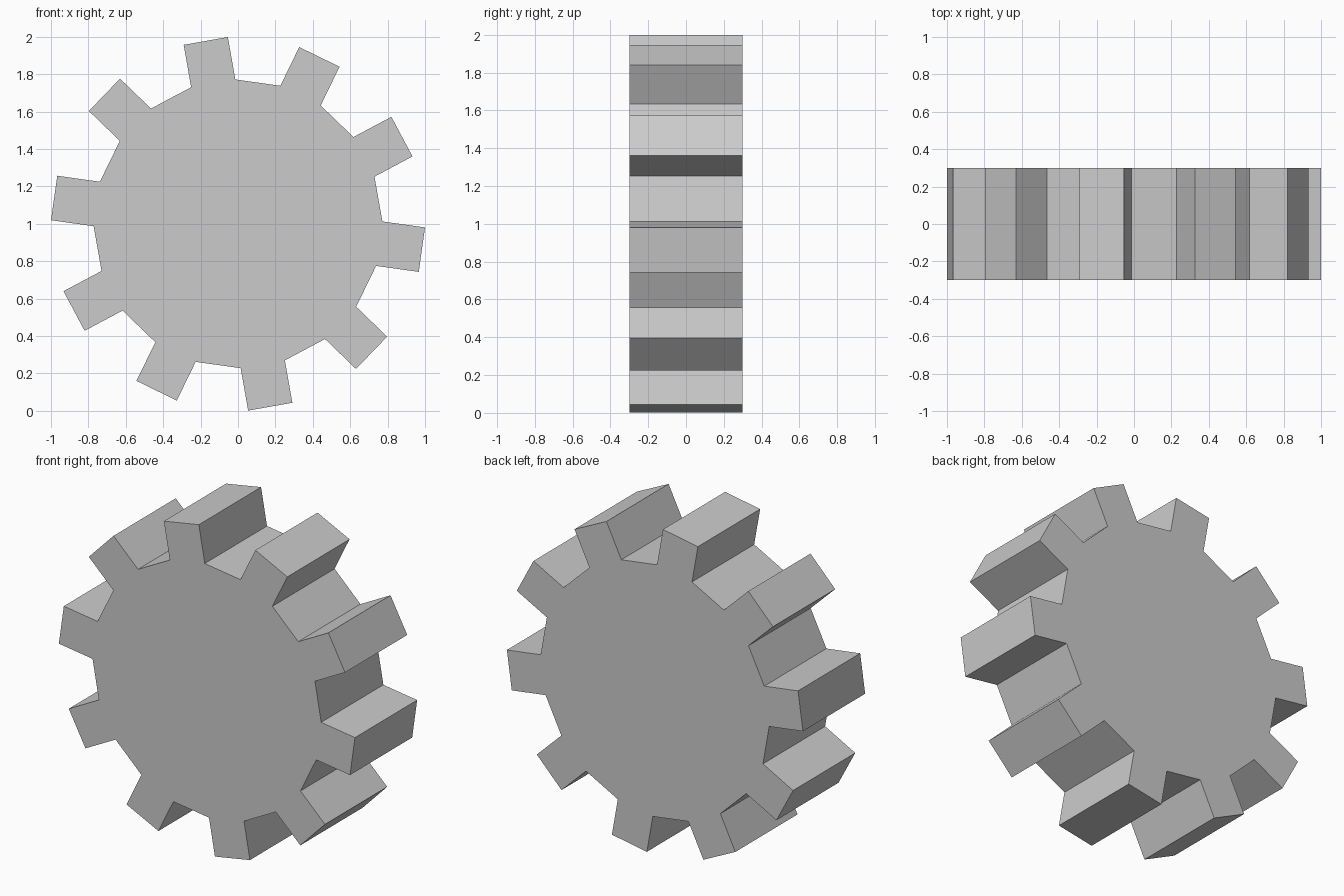
import bpy, bmesh
from math import sin, cos, radians, asin, sqrt

if "Cube" in bpy.data.objects:
    bpy.data.objects.remove(bpy.data.objects["Cube"])

TEETH, TIP_R, ROOT_R, HALF_W, HALF_DEPTH = 10, 1.0, 0.772, 0.12, 0.3
PHASE, CENTRE_Z = radians(-8), 1.0

# gear outline: each tooth has parallel flanks and a flat tip
outline = []
for i in range(TEETH):
    middle = PHASE + radians(360 / TEETH) * i
    for r, side in ((ROOT_R, -1), (TIP_R, -1), (TIP_R, 1), (ROOT_R, 1)):
        a = middle + side * asin(HALF_W / r)
        outline.append((r * cos(a), -HALF_DEPTH, CENTRE_Z + r * sin(a)))

# solid gear: front face extruded towards the back
bm = bmesh.new()
face = bm.faces.new([bm.verts.new(p) for p in outline])
result = bmesh.ops.extrude_face_region(bm, geom=[face], use_keep_orig=True)
back = [v for v in result["geom"] if isinstance(v, bmesh.types.BMVert)]
bmesh.ops.translate(bm, vec=(0, 2 * HALF_DEPTH, 0), verts=back)
bmesh.ops.recalc_face_normals(bm, faces=bm.faces)

mesh = bpy.data.meshes.new("gear_wheel")
bm.to_mesh(mesh)
bm.free()
bpy.context.collection.objects.link(bpy.data.objects.new("gear_wheel", mesh))
